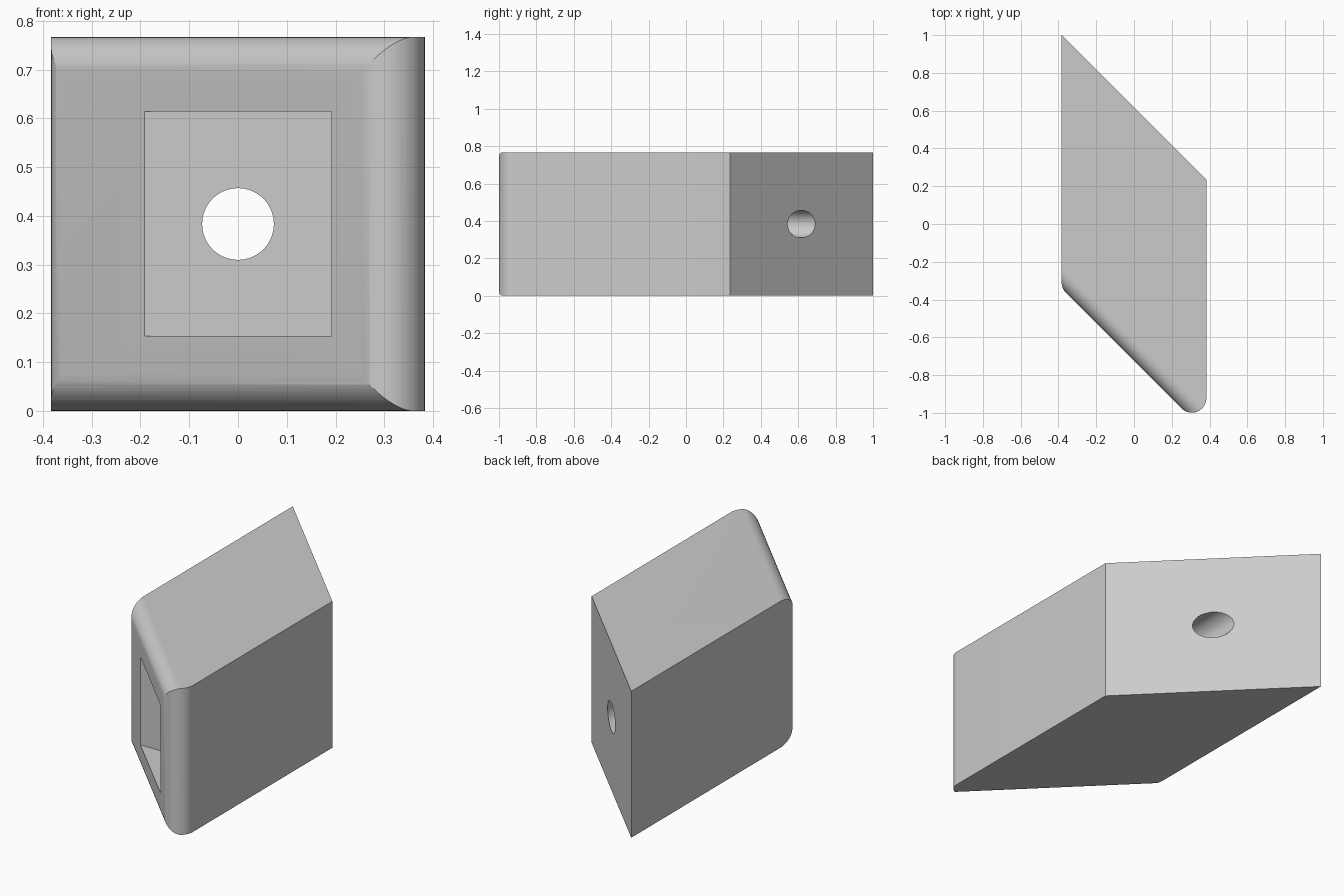
import bpy, bmesh, math
from mathutils import Vector

if "Cube" in bpy.data.objects:
    bpy.data.objects.remove(bpy.data.objects["Cube"], do_unlink=True)

HALF = 0.383            # half width of the block
HEIGHT = 0.767
ROUND = 0.077           # radius of the front edges
BACK_MID = 0.617        # y of the slanted back face at x = 0
FRONT_MID = -0.725      # y of the slanted front face at x = 0
POCKET = 0.192          # half width of the pocket
HOLE = 0.0735

grey = bpy.data.materials.new("plain grey")
grey.use_nodes = True
grey.diffuse_color = (0.6, 0.6, 0.6, 1)
grey.node_tree.nodes["Principled BSDF"].inputs["Base Color"].default_value = (0.6, 0.6, 0.6, 1)


def rounded(points, which, radius, steps=16):
    """Outline with the chosen corners replaced by arcs."""
    points = [Vector(p) for p in points]
    out = []
    for i, p in enumerate(points):
        if i not in which:
            out.append(p)
            continue
        a = (points[i - 1] - p).normalized()
        b = (points[(i + 1) % len(points)] - p).normalized()
        half = a.angle(b) / 2
        centre = p + (a + b).normalized() * radius / math.sin(half)
        start = p + a * radius / math.tan(half) - centre
        end = p + b * radius / math.tan(half) - centre
        sweep = start.angle(end)
        for k in range(steps + 1):
            t = k / steps
            out.append(centre + (start * math.sin((1 - t) * sweep)
                                 + end * math.sin(t * sweep)) / math.sin(sweep))
    return out


def prism(name, points, along):
    """Closed solid swept from a 3D outline."""
    bm = bmesh.new()
    face = bm.faces.new([bm.verts.new(p) for p in points])
    new = bmesh.ops.extrude_face_region(bm, geom=[face])["geom"]
    bmesh.ops.translate(bm, vec=along, verts=[v for v in new if isinstance(v, bmesh.types.BMVert)])
    bmesh.ops.recalc_face_normals(bm, faces=bm.faces)
    mesh = bpy.data.meshes.new(name)
    bm.to_mesh(mesh)
    bm.free()
    mesh.materials.append(grey)
    obj = bpy.data.objects.new(name, mesh)
    bpy.context.collection.objects.link(obj)
    return obj


def combine(obj, tool, operation):
    """Apply a boolean and discard the tool."""
    tool.hide_render = True
    mod = obj.modifiers.new(operation.lower(), "BOOLEAN")
    mod.operation, mod.solver, mod.object = operation, "EXACT", tool
    bpy.context.view_layer.update()
    mesh = bpy.data.meshes.new_from_object(obj.evaluated_get(bpy.context.evaluated_depsgraph_get()))
    obj.modifiers.clear()
    obj.data = mesh
    bpy.data.objects.remove(tool, do_unlink=True)


# Slanted footprint with the two front uprights rounded
footprint = rounded([(-HALF, BACK_MID + HALF), (-HALF, FRONT_MID + HALF),
                     (HALF, FRONT_MID - HALF), (HALF, BACK_MID - HALF)], (1, 2), ROUND)
block = prism("angled_block", [(p.x, p.y, -0.2) for p in footprint], Vector((0, 0, HEIGHT + 0.4)))

# Side profile swept along the front face rounds its top and bottom edges
side = rounded([(0, 0), (0, HEIGHT), (2, HEIGHT), (2, 0)], (0, 1), ROUND)
inward = Vector((1, 1, 0)).normalized()
sweep = Vector((1, -1, 0)).normalized()
origin = Vector((0, FRONT_MID, 0)) - sweep * 2
slab = prism("edge_profile", [origin + inward * p.x + Vector((0, 0, p.y)) for p in side], sweep * 4)
combine(block, slab, "INTERSECT")

# Rectangular pocket with a square floor, meeting the front face at its left edge
pocket = prism("pocket_cutter", [(x, FRONT_MID + POCKET, z) for x, z in
               ((-POCKET, 0.154), (POCKET, 0.154), (POCKET, 0.614), (-POCKET, 0.614))],
               Vector((0, -1, 0)))
combine(block, pocket, "DIFFERENCE")

# Round hole from the pocket floor through the back
angles = [k * math.tau / 64 for k in range(64)]
hole = prism("hole_cutter", [(HOLE * math.cos(a), -1.5, HEIGHT / 2 + HOLE * math.sin(a)) for a in angles],
             Vector((0, 3, 0)))
combine(block, hole, "DIFFERENCE")

# Smooth the curves, keep hard edges
bpy.ops.object.select_all(action="DESELECT")
block.select_set(True)
bpy.context.view_layer.objects.active = block
bpy.ops.object.shade_smooth_by_angle(angle=math.radians(20))
